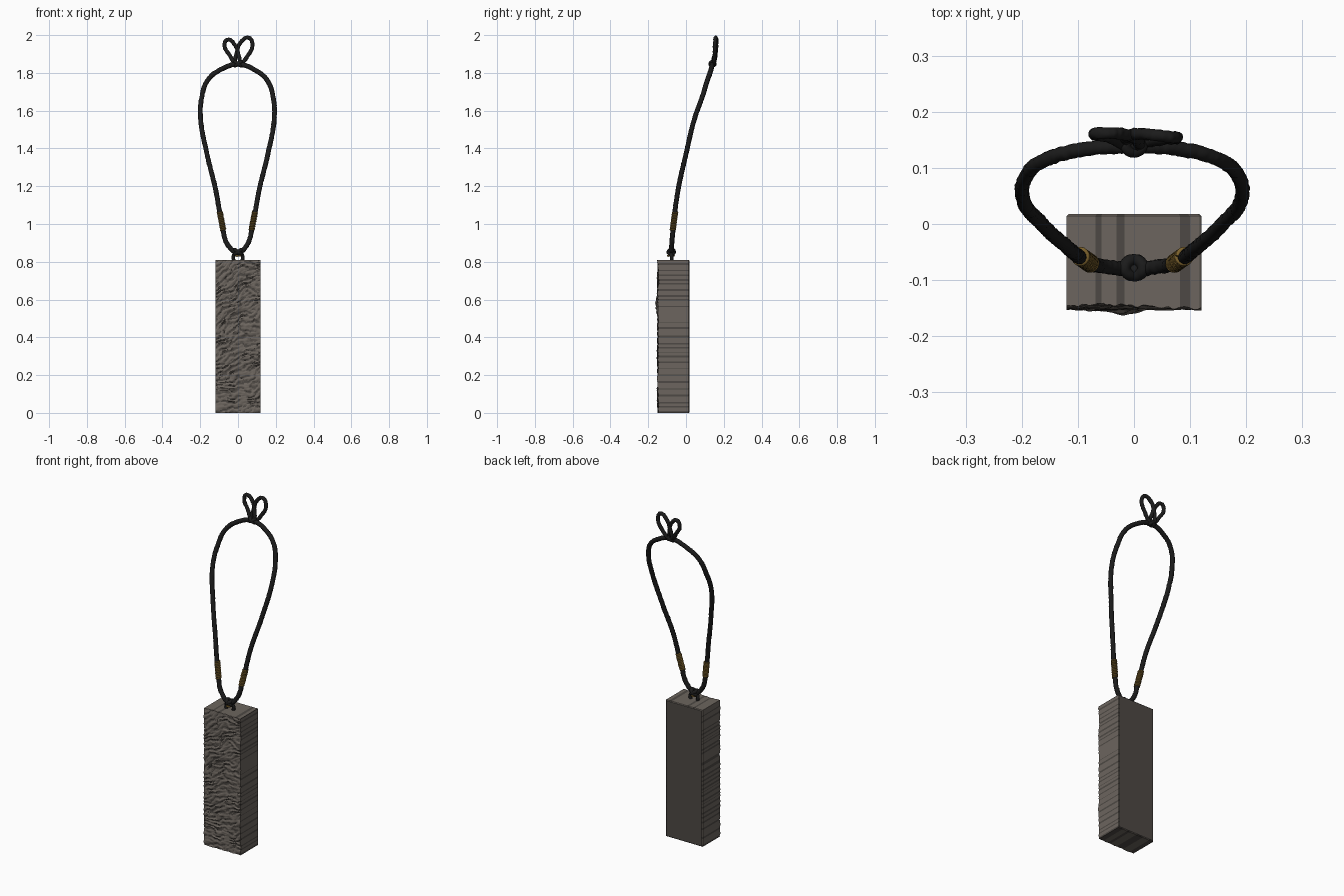
import bpy, bmesh, math
from mathutils import Vector, noise

if "Cube" in bpy.data.objects:
    bpy.data.objects.remove(bpy.data.objects["Cube"])


def material(name, rgb):
    m = bpy.data.materials.new(name)
    m.use_nodes = True
    m.diffuse_color = (*rgb, 1)
    m.node_tree.nodes["Principled BSDF"].inputs["Base Color"].default_value = (*rgb, 1)
    return m


STONE = material("warm grey stone", (0.15, 0.13, 0.112))
GROOVE = material("dark stone groove", (0.075, 0.066, 0.058))
CORD = material("black cord", (0.011, 0.011, 0.011))
GOLD = material("dull gold thread", (0.2, 0.12, 0.025))


def tube(name, points, radius, mat, closed=False, relief=0.0, res=10):
    """Smooth round cord through the points, with an optional woven relief."""
    curve = bpy.data.curves.new(name, "CURVE")
    curve.dimensions = "3D"
    curve.bevel_depth = radius
    curve.bevel_resolution = 4
    curve.resolution_u = res
    curve.use_fill_caps = not closed
    spline = curve.splines.new("BEZIER")
    spline.bezier_points.add(len(points) - 1)
    for bp, p in zip(spline.bezier_points, points):
        bp.co = p
        bp.handle_left_type = bp.handle_right_type = "AUTO"
    spline.use_cyclic_u = closed
    obj = bpy.data.objects.new(name, curve)
    bpy.context.collection.objects.link(obj)
    bpy.ops.object.select_all(action="DESELECT")
    bpy.context.view_layer.objects.active = obj
    obj.select_set(True)
    bpy.ops.object.convert(target="MESH")
    obj = bpy.context.object
    mesh = obj.data
    mesh.materials.clear()
    mesh.materials.append(mat)
    if relief:
        normals = [v.normal.copy() for v in mesh.vertices]
        for v, n in zip(mesh.vertices, normals):
            v.co += n * relief * noise.noise(v.co * 110)
    mesh.shade_smooth()
    return obj


# Split stone: height of the chiselled front
W, H, BACK, FRONT = 0.12, 0.81, 0.018, -0.148


def chisel(x, z):
    p = Vector((x, 0, z))
    broad = noise.noise(p * 9 + Vector((3, 1, 5)))
    warp = noise.noise(p * 14) * 1.3 + noise.noise(p * 32) * 0.5
    slope = 0.45 + 0.9 * noise.noise(p * 5 + Vector((7, 0, 2)))
    ridge = math.sin((z - slope * x) * 190 + warp * 6)
    patch = 0.55 + 0.6 * noise.noise(p * 17 + Vector((0, 9, 0)))
    fine = noise.noise(Vector((x * 45, 4, (z - slope * x) * 110)))
    bulge = 0.012 * math.exp(-((x + 0.015) / 0.03) ** 2 - ((z - 0.57) / 0.05) ** 2)
    return 0.006 * broad + 0.0042 * ridge * patch + 0.003 * fine + bulge


# Stone block: rough grid in front, smooth sides with a softened back edge
bm = bmesh.new()
bmesh.ops.create_grid(bm, x_segments=70, y_segments=230, size=1)
depth = {}
for v in bm.verts:
    x, z = v.co.x * W, (v.co.y + 1) * H / 2
    depth[v] = chisel(x, z)
    v.co = (x, FRONT - depth[v], z)
for f in bm.faces:
    mean = sum(depth[v] for v in f.verts) / 4
    mid = f.calc_center_median()
    near = sum(chisel(mid.x, mid.z + d) for d in (-0.012, 0.012)) / 2
    f.material_index = 1 if mean < near - 0.0012 else 0
edges = [e for e in bm.edges if e.is_boundary]
for y, inset in ((FRONT + 0.02, 0), (BACK - 0.004, 0), (BACK, 0.004)):
    new = bmesh.ops.extrude_edge_only(bm, edges=edges)["geom"]
    edges = [e for e in new if isinstance(e, bmesh.types.BMEdge) and e.is_boundary]
    for v in {v for e in edges for v in e.verts}:
        v.co = (v.co.x * (1 - inset / W), y,
                H / 2 + (v.co.z - H / 2) * (1 - 2 * inset / H))
bmesh.ops.contextual_create(bm, geom=edges)
bmesh.ops.recalc_face_normals(bm, faces=bm.faces)
mesh = bpy.data.meshes.new("stone_block")
bm.to_mesh(mesh)
bm.free()
mesh.materials.append(STONE)
mesh.materials.append(GROOVE)
block = bpy.data.objects.new("stone_block", mesh)
bpy.context.collection.objects.link(block)
bpy.ops.object.select_all(action="DESELECT")
bpy.context.view_layer.objects.active = block
block.select_set(True)
bpy.ops.object.shade_smooth_by_angle(angle=math.radians(40))

# Hanging loop of cord
half = [(0.045, -0.076, 0.885), (0.078, -0.066, 1.0), (0.112, -0.042, 1.18),
        (0.158, 0.0, 1.37), (0.192, 0.046, 1.56), (0.186, 0.085, 1.67),
        (0.155, 0.113, 1.76), (0.09, 0.132, 1.815)]
left = [Vector(p) for p in half]
right = [Vector((-p.x - 0.006, p.y, p.z)) for p in left]
tube("cord_loop", [(0, -0.08, 0.85)] + left + [(0, 0.138, 1.845)] + right[::-1],
     0.0128, CORD, closed=True, relief=0.002, res=20)

# Bow above the top knot
tube("bow_left", [(0, 0.14, 1.85), (-0.045, 0.155, 1.895), (-0.071, 0.16, 1.95),
                  (-0.054, 0.162, 1.976), (-0.018, 0.16, 1.95), (0.002, 0.152, 1.9)],
     0.0105, CORD, closed=True, relief=0.002, res=16)
tube("bow_right", [(-0.005, 0.148, 1.85), (-0.006, 0.158, 1.91), (0.02, 0.16, 1.968),
                   (0.056, 0.156, 1.986), (0.076, 0.154, 1.955), (0.058, 0.152, 1.9)],
     0.0105, CORD, closed=True, relief=0.002, res=16)


def ring(name, centre, rx, ry, tilt, radius, mat):
    """Oval turn of cord, tilted about the front axis."""
    pts = []
    for i in range(8):
        a = i * math.tau / 8
        x, y = rx * math.cos(a), ry * math.sin(a)
        pts.append(Vector(centre) + Vector((x * math.cos(tilt), y, x * math.sin(tilt))))
    tube(name, pts, radius, mat, closed=True, relief=0.001)


# Crossed turns forming the two knots
for i, tilt in enumerate((-0.6, 0.6)):
    ring(f"top_knot_{i}", (0, 0.14, 1.848), 0.018, 0.012, tilt, 0.0095, CORD)
    ring(f"lower_knot_{i}", (0, -0.078, 0.852), 0.02, 0.014, tilt, 0.0105, CORD)

# Short cord loop that enters the stone, with a gold thread around it
tube("stone_eye", [(-0.022, -0.075, 0.8), (-0.023, -0.077, 0.835), (0, -0.082, 0.855),
                   (0.023, -0.077, 0.835), (0.022, -0.075, 0.8)], 0.0095, CORD, relief=0.001)
ring("eye_thread", (0, -0.08, 0.832), 0.012, 0.016, 0, 0.005, GOLD)

# Gold thread wound round both sides of the cord
for side, (a, b) in (("left", (left[1], left[2])), ("right", (right[1], right[2]))):
    start, axis = a + (a - b) * 0.18, (b - a).normalized()
    u = axis.cross(Vector((0, 1, 0))).normalized()
    w = axis.cross(u)
    turns, steps = 11, 8
    coil = [start + axis * (0.1 * i / (turns * steps))
            + 0.0128 * (u * math.cos(i * math.tau / steps) + w * math.sin(i * math.tau / steps))
            for i in range(turns * steps + 1)]
    tube(f"{side}_gold_wrap", coil, 0.0042, GOLD, res=2)
